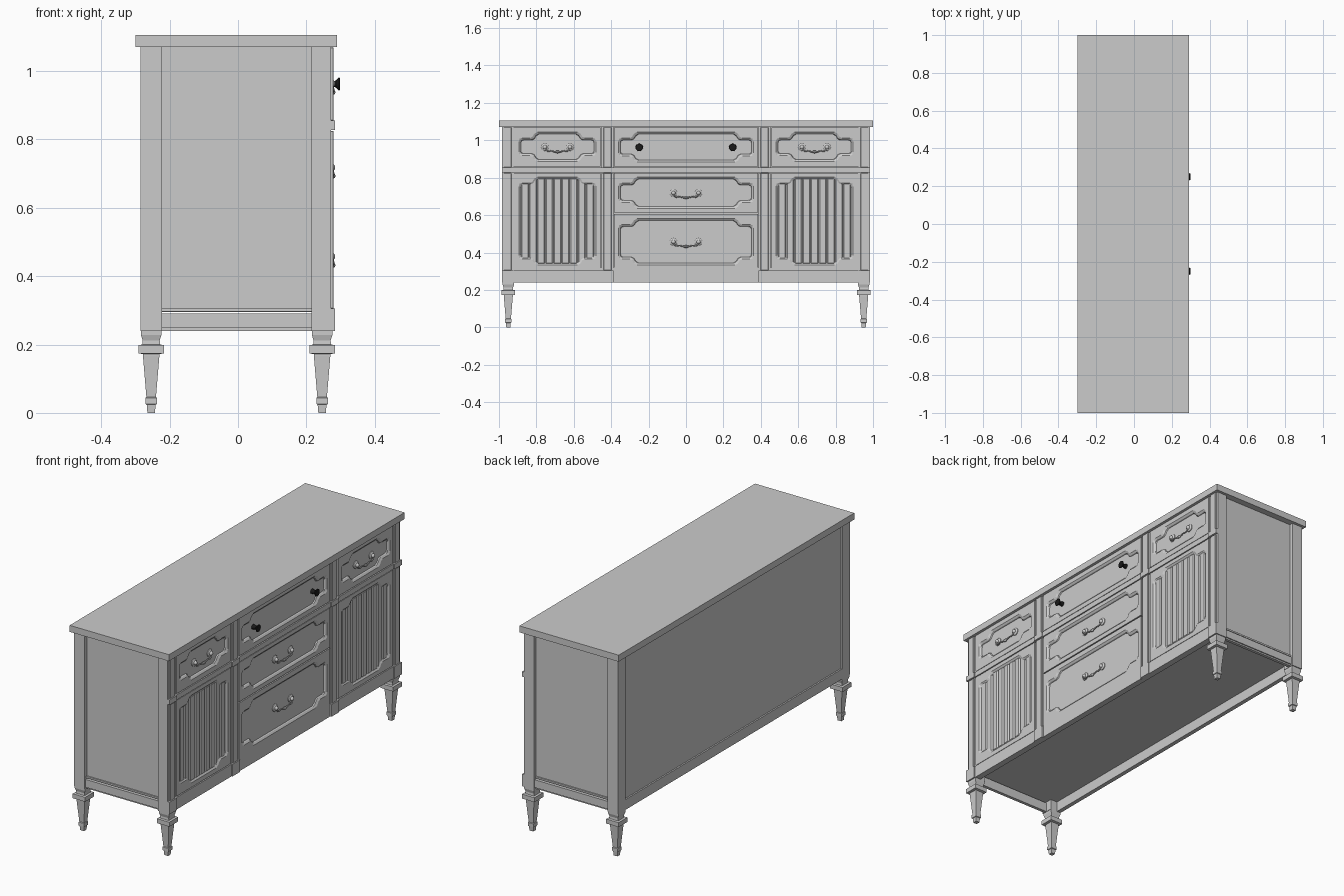
import bpy, bmesh, math
from mathutils import Matrix

if "Cube" in bpy.data.objects:
    bpy.data.objects.remove(bpy.data.objects["Cube"])

FRONT = 0.277          # plane of the drawer fronts (drawers face +x)
FLOOR = 0.264          # depth of the recessed fields


def finish(name, bm, smooth=False):
    bmesh.ops.recalc_face_normals(bm, faces=bm.faces)
    me = bpy.data.meshes.new(name)
    bm.to_mesh(me)
    bm.free()
    ob = bpy.data.objects.new(name, me)
    bpy.context.collection.objects.link(ob)
    if smooth:
        bpy.ops.object.select_all(action='DESELECT')
        ob.select_set(True)
        bpy.context.view_layer.objects.active = ob
        bpy.ops.object.shade_smooth_by_angle(angle=math.radians(40))
    return ob


def box(name, x, y, z, bevel=0.0):
    bm = bmesh.new()
    bmesh.ops.create_cube(bm, size=1)
    for v in bm.verts:
        v.co = [a + (b - a) * (c + 0.5) for (a, b), c in zip((x, y, z), v.co)]
    if bevel:
        bmesh.ops.bevel(bm, geom=bm.edges[:], offset=bevel, segments=1, affect='EDGES')
    return finish(name, bm)


def mirror_y(y, s):
    return tuple(sorted((y[0] * s, y[1] * s)))


def loft(bm, rings):
    loops = [[bm.verts.new(p) for p in r] for r in rings]
    n = len(loops[0])
    for a, b in zip(loops, loops[1:]):
        for i in range(n):
            bm.faces.new((a[i], a[(i + 1) % n], b[(i + 1) % n], b[i]))
    bm.faces.new(loops[0])
    bm.faces.new(loops[-1])


def turned(name, profile, y, z, seg=20):
    """Round part about the x axis, profile of (x, radius)."""
    bm = bmesh.new()
    loft(bm, [[(x, y + r * math.cos(t * math.tau / seg), z + r * math.sin(t * math.tau / seg))
               for t in range(seg)] for x, r in profile])
    return finish(name, bm, True)


def field_outline(x, yc, zc, hw, hh, o):
    """Rectangle with stepped, softened corners, grown by o."""
    hw, hh = hw + o, hh + o
    q = [(hw, hh - 0.048), (hw - 0.004, hh - 0.036), (hw - 0.016, hh - 0.032), (hw - 0.06, hh - 0.032),
         (hw - 0.072, hh - 0.026), (hw - 0.082, hh - 0.01), (hw - 0.098, hh)]
    pts = q + [(-a, b) for a, b in q[::-1]] + [(-a, -b) for a, b in q] + [(a, -b) for a, b in q[::-1]]
    return [(x, yc + a, zc + b) for a, b in pts]


def recessed_front(name, y, z, field_y, field_z):
    """Slab with a sloping-edged recessed field cut in its face."""
    ob = box(name, (0.245, FRONT), y, z)
    yc, zc = sum(field_y) / 2, sum(field_z) / 2
    hw, hh = (field_y[1] - field_y[0]) / 2 - 0.012, (field_z[1] - field_z[0]) / 2 - 0.012
    bm = bmesh.new()
    loft(bm, [field_outline(FLOOR, yc, zc, hw, hh, 0),
              field_outline(FLOOR + 0.006, yc, zc, hw, hh, 0.002),
              field_outline(FRONT + 0.003, yc, zc, hw, hh, 0.015)])
    cutter = finish("field_cutter", bm)
    cutter.hide_render = True
    m = ob.modifiers.new("field", 'BOOLEAN')
    m.operation, m.solver, m.object = 'DIFFERENCE', 'EXACT', cutter
    bpy.context.view_layer.objects.active = ob
    bpy.ops.object.modifier_apply(modifier=m.name)
    bpy.data.objects.remove(cutter)
    return ob


def handle(name, y, z):
    """Two rosettes with a drooping bail."""
    for s in (-1, 1):
        turned(name + "_rosette", [(0.262, 0.02), (0.268, 0.02), (0.271, 0.016), (0.273, 0.011),
                                   (0.279, 0.01), (0.283, 0.006), (0.284, 0.001)], y + s * 0.067, z, 16)
    half = [(0.067, -0.004, .8), (0.062, -0.017, .9), (0.05, -0.022, 1), (0.036, -0.019, .8),
            (0.02, -0.023, 1), (0.009, -0.025, 1.1), (0.007, -0.025, 1.7)]
    path = half + [(0, -0.025, 1.9)] + [(-a, b, r) for a, b, r in half[::-1]]
    bm = bmesh.new()
    rings = []
    for i, (a, b, r) in enumerate(path):
        p, n = path[max(i - 1, 0)], path[min(i + 1, len(path) - 1)]
        ty, tz = n[0] - p[0], n[1] - p[1]
        d = math.hypot(ty, tz)
        ring = []
        for k in range(8):
            c, s = math.cos(k * math.tau / 8) * .004 * r, math.sin(k * math.tau / 8) * .004 * r
            ring.append((0.278 + c, y + a - tz / d * s, z + b + ty / d * s))
        rings.append(ring)
    loft(bm, rings)
    finish(name + "_bail", bm, True)


# Top and carcass
box("top", (-0.30, 0.29), (-1, 1), (1.07, 1.105))
box("carcass", (-0.277, 0.255), (-0.965, 0.965), (0.295, 1.07))
box("back_rail", (-0.285, -0.262), (-0.92, 0.92), (0.24, 0.295))
box("front_rail", (0.245, 0.27), (-0.92, 0.92), (0.24, 0.32))

# Corner posts, side rails and square tapered legs
leg_profile = [(0, .011), (.024, .013), (.026, .017), (.044, .017), (.046, .014), (.166, .024), (.172, .024),
               (.174, .037), (.198, .037), (.2, .026), (.212, .025), (.228, .03), (.241, .03)]
for s in (-1, 1):
    side = "left" if s < 0 else "right"
    box(side + "_back_post", (-0.285, -0.222), mirror_y((0.92, 0.985), s), (0.24, 1.07))
    box(side + "_front_post", (0.215, 0.272), mirror_y((0.92, 0.985), s), (0.24, 1.07))
    box(side + "_side_rail", (-0.222, 0.215), mirror_y((0.955, 0.978), s), (0.248, 0.29))
    box(side + "_side_bead", (-0.222, 0.215), mirror_y((0.955, 0.972), s), (0.296, 0.305))
    box(side + "_side_sill", (-0.222, 0.215), mirror_y((0.955, 0.972), s), (0.24, 0.25))
    for end, cx in (("back", -0.254), ("front", 0.246)):
        bm = bmesh.new()
        loft(bm, [[(cx + a * h, s * 0.95 + b * h, z) for a, b in ((1, 1), (-1, 1), (-1, -1), (1, -1))]
                  for z, h in leg_profile])
        finish(side + "_" + end + "_leg", bm)

    # Pilasters: recessed ground, raised strip, projecting blocks
    for part, y0, y1 in (("outer", 0.923, 0.985), ("inner", 0.388, 0.452)):
        name = side + "_" + part + "_pilaster"
        for z in ((0.305, 0.825), (0.855, 1.07)):
            box(name + "_ground", (0.245, 0.272), mirror_y((y0, y1), s), z)
            box(name + "_strip", (0.26, 0.28), mirror_y((y0 + .011, y1 - .011), s), z, 0.002)
        box(name + "_base", (0.245, 0.284), mirror_y((y0, y1), s), (0.24, 0.305))
        box(name + "_block", (0.245, 0.284), mirror_y((y0, y1), s), (0.828, 0.855))

    # Side bay: rails, drawer and door with vertical planks
    bay = mirror_y((0.456, 0.919), s)
    rail = mirror_y((0.452, 0.923), s)
    box(side + "_base_rail", (0.245, 0.279), rail, (0.24, 0.305))
    box(side + "_mid_rail", (0.245, 0.279), rail, (0.828, 0.855))
    field = mirror_y((0.48, 0.895), s)
    recessed_front(side + "_drawer", bay, (0.859, 1.068), field, (0.885, 1.045))
    handle(side + "_drawer_handle", s * 0.687, 0.963)
    recessed_front(side + "_door", bay, (0.309, 0.824), field, (0.332, 0.805))
    for i in range(9):
        y = s * (0.6875 + (i - 4) * 0.0435)
        box(side + "_door_plank", (0.25, 0.272), (y - 0.0215, y + 0.0215), (0.338, 0.798), 0.006)

# Centre bay: three drawers
box("centre_mid_rail", (0.245, 0.279), (-0.388, 0.388), (0.828, 0.855))
wide, field = (-0.385, 0.385), (-0.362, 0.362)
recessed_front("upper_drawer", wide, (0.859, 1.068), field, (0.882, 1.045))
recessed_front("middle_drawer", wide, (0.613, 0.824), field, (0.635, 0.805))
recessed_front("lower_drawer", wide, (0.24, 0.607), field, (0.332, 0.582))
handle("middle_drawer_handle", 0, 0.718)
handle("lower_drawer_handle", 0, 0.457)

# Black knobs on the upper drawer
black = bpy.data.materials.new("black")
black.diffuse_color = (0.01, 0.01, 0.01, 1)
black.use_nodes = True
black.node_tree.nodes["Principled BSDF"].inputs["Base Color"].default_value = black.diffuse_color
for s in (-1, 1):
    knob = turned("knob", [(0.262, .013), (0.27, .012), (0.28, .009), (0.286, .01), (0.291, .016),
                           (0.295, .02), (0.298, .018), (0.299, .008)], s * 0.25, 0.962)
    knob.data.materials.append(black)
